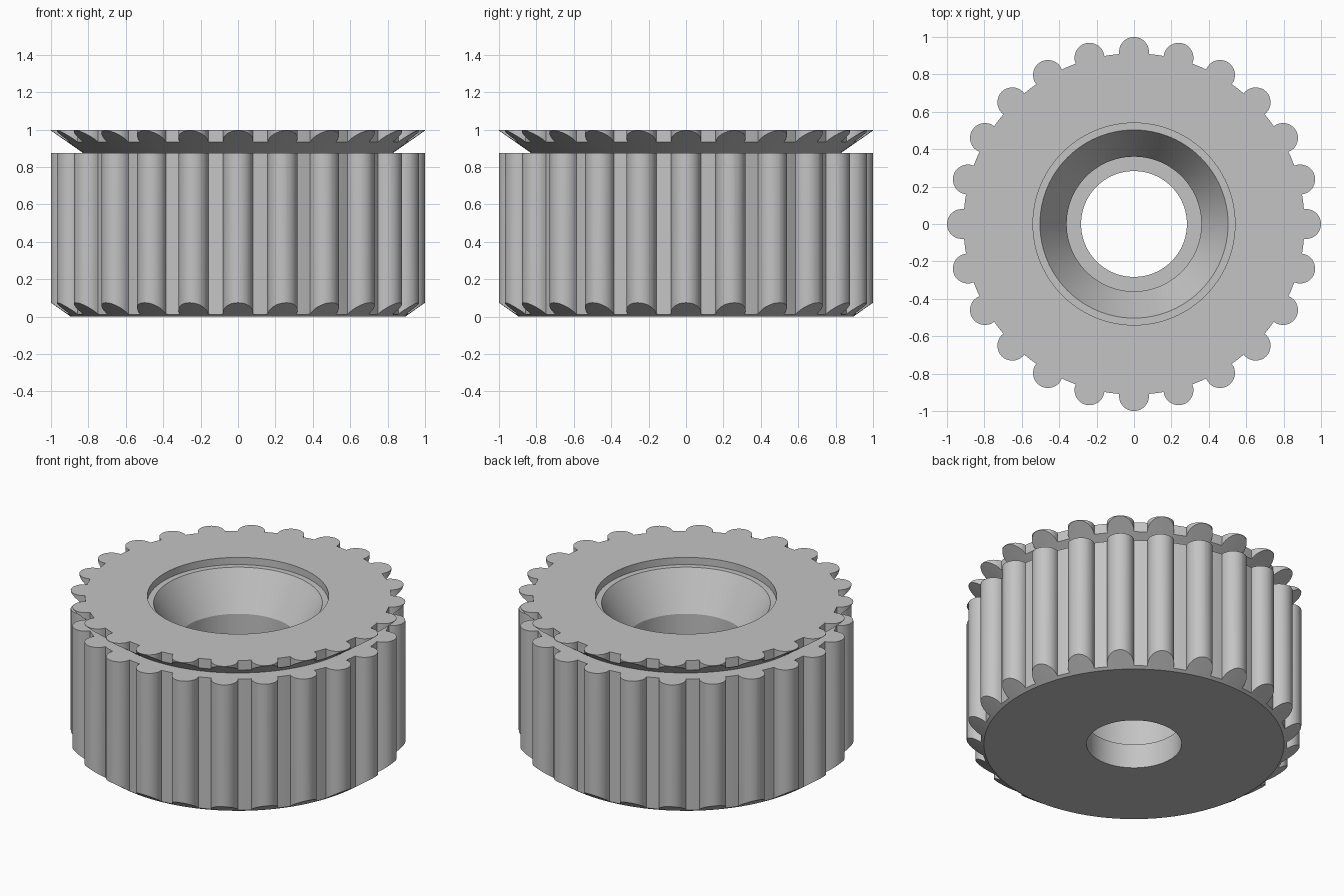
import bpy, bmesh
from math import radians, cos, sin, acos, atan2, pi
from mathutils import Vector, Matrix

if "Cube" in bpy.data.objects:
    bpy.data.objects.remove(bpy.data.objects["Cube"])

LUGS = 24
CORE_R, LUG_R, LUG_CENTRE = 0.912, 0.08, 0.92

metal = bpy.data.materials.new("light grey metal")
metal.use_nodes = True
grey = (0.55, 0.55, 0.55, 1)
metal.diffuse_color = grey
metal.node_tree.nodes["Principled BSDF"].inputs["Base Color"].default_value = grey


def add_object(name, bm):
    bmesh.ops.recalc_face_normals(bm, faces=bm.faces)
    mesh = bpy.data.meshes.new(name)
    bm.to_mesh(mesh)
    bm.free()
    mesh.materials.append(metal)
    obj = bpy.data.objects.new(name, mesh)
    bpy.context.collection.objects.link(obj)
    return obj


def lathe(name, profile, steps):
    """Spin a closed (radius, height) profile around z."""
    bm = bmesh.new()
    verts = [bm.verts.new((r, 0, z)) for r, z in profile]
    edges = [bm.edges.new((a, b)) for a, b in zip(verts, verts[1:] + verts[:1])]
    bmesh.ops.spin(bm, geom=verts + edges, axis=(0, 0, 1), cent=(0, 0, 0),
                   angle=2 * pi, steps=steps, use_merge=True)
    bmesh.ops.remove_doubles(bm, verts=bm.verts, dist=1e-5)
    return add_object(name, bm)


def fluted_prism(name, bottom, top):
    """Extrude a round core outline carrying evenly spaced round lugs."""
    half = acos((LUG_CENTRE**2 + CORE_R**2 - LUG_R**2) / (2 * LUG_CENTRE * CORE_R))
    sweep = atan2(CORE_R * sin(half), CORE_R * cos(half) - LUG_CENTRE)
    pitch = 2 * pi / LUGS
    n = 16
    unit = []
    for i in range(n + 1):
        t = sweep * (2 * i / n - 1)
        unit.append(Vector((LUG_CENTRE + LUG_R * cos(t), LUG_R * sin(t), bottom)))
    for i in (1, 2):
        t = half + (pitch - 2 * half) * i / 3
        unit.append(Vector((CORE_R * cos(t), CORE_R * sin(t), bottom)))
    bm = bmesh.new()
    outline = [bm.verts.new(Matrix.Rotation(k * pitch, 3, "Z") @ p)
               for k in range(LUGS) for p in unit]
    face = bm.faces.new(outline)
    ext = bmesh.ops.extrude_face_region(bm, geom=[face])
    moved = [g for g in ext["geom"] if isinstance(g, bmesh.types.BMVert)]
    bmesh.ops.translate(bm, verts=moved, vec=(0, 0, top - bottom))
    return add_object(name, bm)


# Turned blank: chamfered foot, undercut flaring rim, stepped countersunk bore
blank_profile = [
    (0.283, 0), (0.894, 0), (1.05, 0.11),
    (1.05, 0.875), (0.828, 0.875), (1.003, 0.997),
    (0.54, 0.997), (0.54, 0.95), (0.503, 0.95),
    (0.36, 0.71), (0.36, 0.16), (0.283, 0.16),
]
knob = lathe("knurled_knob", blank_profile, 96)

# Fluted outline trims the blank into lugs
flutes = fluted_prism("flute_cutter", -0.1, 1.1)
flutes.hide_render = True

trim = knob.modifiers.new("trim_lugs", "BOOLEAN")
trim.operation = "INTERSECT"
trim.solver = "EXACT"
trim.object = flutes

bpy.ops.object.select_all(action="DESELECT")
knob.select_set(True)
bpy.context.view_layer.objects.active = knob
bpy.ops.object.modifier_apply(modifier=trim.name)
bpy.data.objects.remove(flutes)
bpy.ops.object.shade_smooth_by_angle(angle=radians(25))
